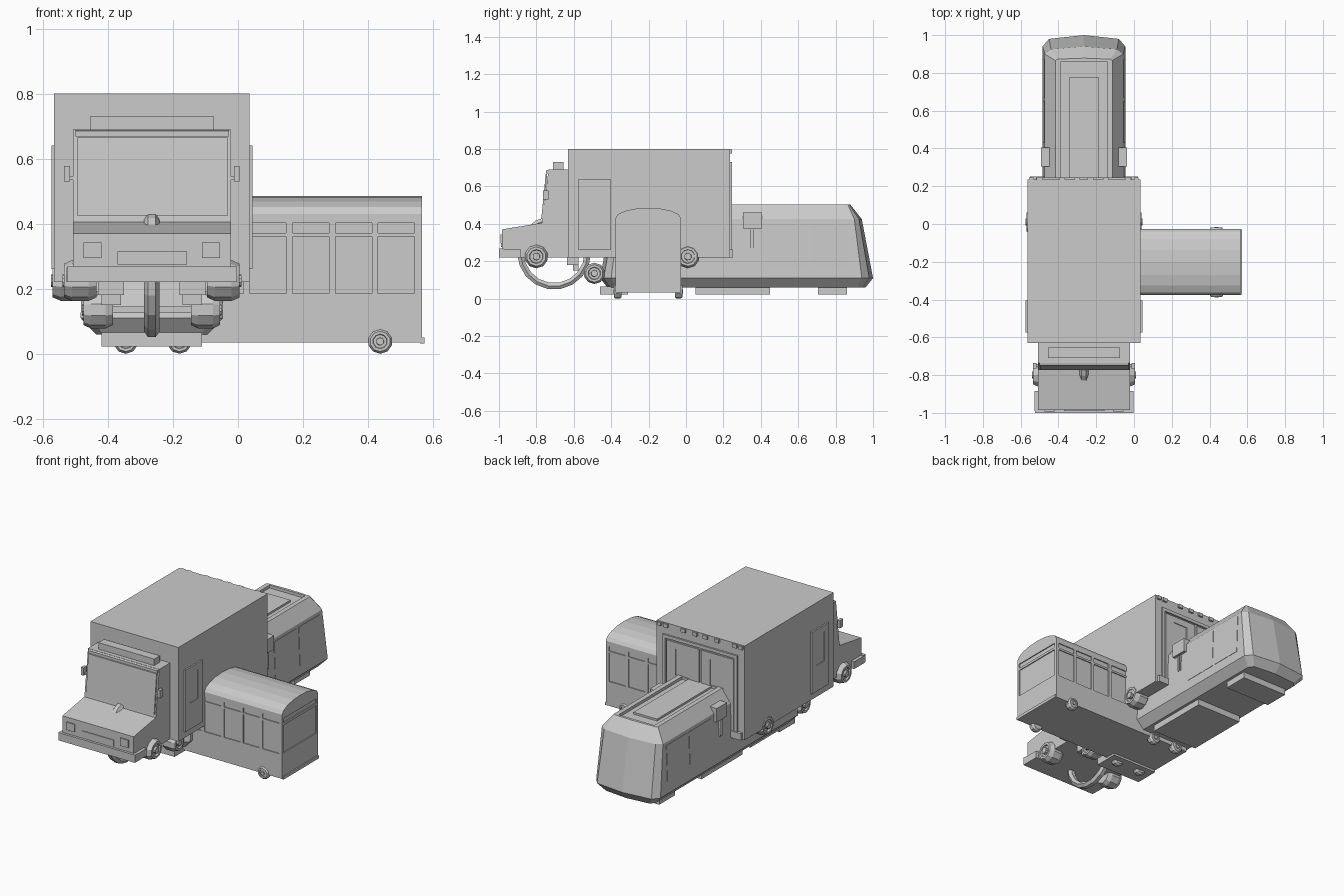
import bpy, bmesh
from math import pi, cos, sin
from mathutils import Matrix

if "Cube" in bpy.data.objects:
    bpy.data.objects.remove(bpy.data.objects["Cube"])

CX = -0.265   # centre line of the truck, tram and trike


def finish(name, bm):
    bmesh.ops.recalc_face_normals(bm, faces=bm.faces[:])
    me = bpy.data.meshes.new(name)
    bm.to_mesh(me)
    bm.free()
    ob = bpy.data.objects.new(name, me)
    bpy.context.collection.objects.link(ob)
    return ob


def boxes(name, specs):
    """One object made of boxes given as (x0, x1, y0, y1, z0, z1)."""
    bm = bmesh.new()
    for x0, x1, y0, y1, z0, z1 in specs:
        m = Matrix.Translation(((x0 + x1) / 2, (y0 + y1) / 2, (z0 + z1) / 2))
        m = m @ Matrix.Diagonal((x1 - x0, y1 - y0, z1 - z0, 1))
        bmesh.ops.create_cube(bm, size=1, matrix=m)
    return finish(name, bm)


def both(*specs):
    """Mirror box specs about the truck centre line; x is measured from it."""
    return [(CX + a, CX + b, *r) if s > 0 else (CX - b, CX - a, *r)
            for a, b, *r in specs for s in (1, -1)]


def loft(name, rings):
    bm = bmesh.new()
    vs = [[bm.verts.new(p) for p in r] for r in rings]
    n = len(vs[0])
    for a, b in zip(vs, vs[1:]):
        for i in range(n):
            bm.faces.new((a[i], a[(i + 1) % n], b[(i + 1) % n], b[i]))
    bm.faces.new(vs[0][::-1])
    bm.faces.new(vs[-1])
    return finish(name, bm)


def extrude_x(name, profile, x0, x1):
    return loft(name, [[(x, y, z) for y, z in profile] for x in (x0, x1)])


def cut(ob, specs):
    c = boxes(ob.name + "_cutter", specs)
    c.hide_render = True
    c.hide_viewport = True
    m = ob.modifiers.new("recess", 'BOOLEAN')
    m.operation = 'DIFFERENCE'
    m.object = c
    m.solver = 'EXACT'


def wheel(name, loc, r, w, axis='X', out=1):
    """Faceted tyre with a chamfered rim and a stepped hub on the outer side."""
    prof = [(-w / 2, r * .82), (-w / 4, r), (w / 4, r), (w / 2, r * .82),
            (w / 2, r * .6), (w * .4, r * .55), (w * .4, r * .32), (w * .55, r * .3)]
    rings = []
    for d, rad in prof:
        ring = []
        for k in range(10):
            a = 2 * pi * (k + .5) / 10
            u, v = rad * cos(a), rad * sin(a)
            off = (d * out, u, v) if axis == 'X' else (u, d * out, v)
            ring.append([loc[i] + off[i] for i in range(3)])
        rings.append(ring)
    return loft(name, rings)


# --- Truck: cargo box and cab ---
boxes("cargo_box", [(-.565, .035, -.63, .235, .22, .80)])
extrude_x("cab", [(-.62, .22), (-.62, .69), (-.735, .69), (-.77, .405),
                  (-.985, .37), (-.985, .22)], -.508, -.022)
extrude_x("windshield", [(-.742, .665), (-.766, .425), (-.774, .425), (-.75, .665)], -.495, -.03)
extrude_x("visor", [(-.73, .672), (-.73, .69), (-.748, .685), (-.748, .668)], -.5, -.028)
boxes("roof_sign", [(-.455, -.074, -.71, -.655, .69, .73)])
boxes("front_bumper", [(-.525, -.003, -1, -.975, .22, .268)]
      + both((.235, .262, -.99, -.885, .22, .265)))
boxes("headlights", both((.155, .21, -.993, -.98, .295, .342)))
boxes("grille", [(-.37, -.157, -.99, -.98, .275, .315)])
boxes("mirrors", both((.252, .27, -.765, -.735, .53, .578), (.24, .258, -.757, -.742, .535, .545)))

# Side doors with frame and window
side_doors = boxes("truck_side_doors", both((.295, .309, -.575, -.405, .26, .64)))
cut(side_doors, both((.305, .32, -.53, -.45, .42, .60)))

# Rear doors, lights and bumper
boxes("rear_door_frame", both((.235, .255, .23, .245, .26, .73), (-.01, .235, .23, .245, .71, .73)))
rear = boxes("rear_doors", both((.006, .228, .23, .243, .25, .70)))
cut(rear, both((.07, .165, .238, .26, .50, .66)))
boxes("rear_bumper", [(-.55, .02, .23, .252, .22, .262)])
boxes("marker_lights", both((.02, .05, .23, .246, .775, .797), (.10, .13, .23, .246, .775, .797),
                            (.22, .25, .23, .246, .775, .797), (.265, .29, .23, .246, .775, .797)))
boxes("truck_steps", both((.085, .165, -.635, -.575, .18, .22), (.095, .155, -.605, -.575, .15, .18)))

for s in (-1, 1):
    wheel("truck_front_wheel", (CX + s * .22, -.80, .225), .063, .10, 'X', s)
    wheel("truck_rear_wheel", (CX + s * .25, .01, .225), .063, .11, 'X', s)

# --- Trike: large hoop wheel at the front, two small wheels behind ---
bm = bmesh.new()
hoop = []
for i in range(18):
    a = 2 * pi * i / 18
    hoop.append([bm.verts.new((CX + .024 * cos(b), -.705 + (.18 + .02 * sin(b)) * cos(a),
                               .246 + (.18 + .02 * sin(b)) * sin(a)))
                 for b in (2 * pi * (k + .5) / 6 + pi / 6 for k in range(6))])
for i in range(18):
    for k in range(6):
        bm.faces.new((hoop[i][k], hoop[i][(k + 1) % 6],
                      hoop[(i + 1) % 18][(k + 1) % 6], hoop[(i + 1) % 18][k]))
finish("hoop_wheel", bm)
for s in (-1, 1):
    wheel("trike_rear_wheel", (CX + s * .165, -.49, .135), .057, .09, 'X', s)
boxes("trike_axle", [(CX - .14, CX + .14, -.50, -.48, .125, .145)])

# --- Tram: lofted plan outlines with tapered noses ---


def tram_ring(z, w, shoulder, wc, corner, tip):
    half = [(w, -shoulder), (w, shoulder), (wc, corner), (0, tip),
            (-wc, corner), (-w, shoulder), (-w, -shoulder), (-wc, -corner),
            (0, -tip), (wc, -corner)]
    return [(CX + x, .27 + y, z) for x, y in half]


tram = loft("tram_body", [
    tram_ring(.06, .172, .645, .15, .675, .69),
    tram_ring(.11, .219, .67, .185, .71, .73),
    tram_ring(.425, .208, .63, .175, .655, .67),
    tram_ring(.503, .15, .595, .14, .603, .608)])
cut(tram, [(CX - .122, CX + .122, -.30, .86, .485, .53)])
boxes("tram_roof_hatch", [(CX - .08, CX + .08, -.2, .775, .48, .497)])
boxes("tram_bogies", [(CX - .155, CX + .155, a, b, .022, .065)
                      for a, b in ((-.46, -.31), (.05, .45), (.705, .86))])
boxes("tram_door_boxes", both((.175, .228, .305, .405, .375, .46)))
boxes("tram_door_handles", both((.205, .222, .342, .346, .27, .37), (.205, .222, .358, .362, .27, .37)))


# Side windows, slanted with the wall
for s in (-1, 1):
    for y0, y1 in ((.43, .65), (.67, .87)):
        pts = [(CX + s * .219, .17), (CX + s * .2115, .405),
               (CX + s * .200, .405), (CX + s * .200, .17)]
        loft("tram_window", [[(x, y, z) for x, z in pts] for y in (y0, y1)])

# --- Trolley bus: arched profile running sideways ---
ty, tw = -.202, .175
arch = [(ty + tw * cos(a), .43 + .055 * sin(a)) for a in (pi * k / 8 for k in range(9))]
trolley = extrude_x("trolley_body", [(ty - tw, .035), (ty + tw, .035)] + arch, -.42, .565)
recess = []
for i in range(6):
    x = .487 - .1317 * i
    for y in (ty - tw, ty + tw):
        for z0, z1 in ((.185, .36), (.372, .402)):
            recess.append((x - .056, x + .056, y - .006, y + .006, z0, z1))
for z0, z1 in ((.19, .36), (.375, .402)):
    recess.append((.559, .58, ty - .16, ty + .16, z0, z1))
cut(trolley, recess)
boxes("trolley_bumper", [(.56, .573, ty - .172, ty + .172, .032, .05)])
for s in (-1, 1):
    for x in (.437, -.18, -.345):
        wheel("trolley_wheel", (x, ty + s * .163, .038), .038, .042, 'Y', s)
